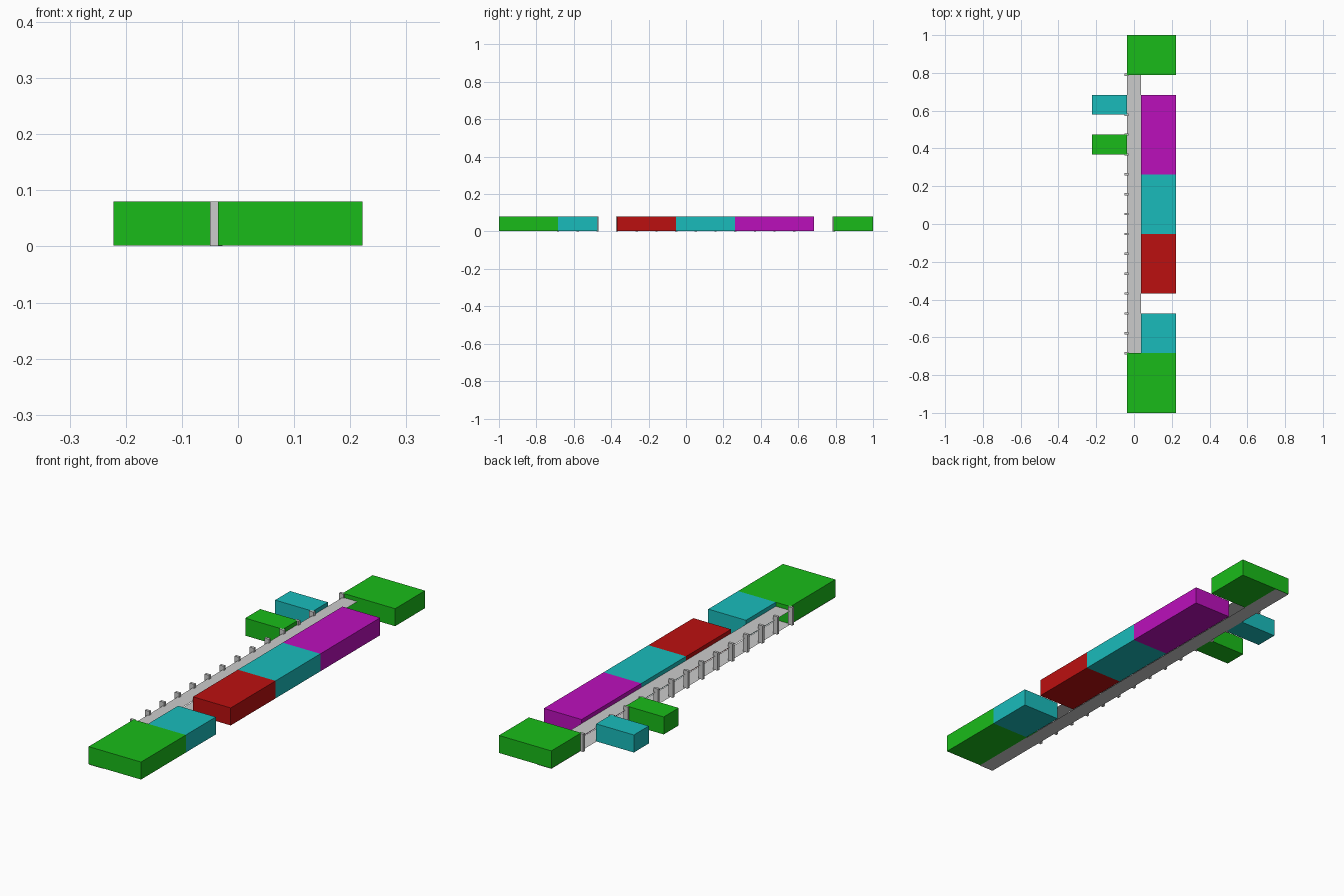
import bpy

if "Cube" in bpy.data.objects:
    bpy.data.objects.remove(bpy.data.objects["Cube"])

U = 2 / 19                      # one bay of the building grid
HALF, OUT, TOP = 0.036, 0.222, 0.08


def bay(k):
    return -1 + k * U


def material(name, rgb):
    m = bpy.data.materials.new(name)
    m.diffuse_color = (*rgb, 1)
    m.use_nodes = True
    m.node_tree.nodes["Principled BSDF"].inputs["Base Color"].default_value = m.diffuse_color
    return m


GREEN = material("green", (0.01, 0.5, 0.01))
CYAN = material("cyan", (0.01, 0.5, 0.5))
RED = material("red", (0.5, 0.005, 0.005))
MAGENTA = material("magenta", (0.5, 0.005, 0.5))


def box(name, x0, x1, y0, y1, z0, z1, mat=None):
    v = [(x, y, z) for z in (z0, z1) for x, y in ((x0, y0), (x1, y0), (x1, y1), (x0, y1))]
    f = [(3, 2, 1, 0), (4, 5, 6, 7)] + [(i, (i + 1) % 4, (i + 1) % 4 + 4, i + 4) for i in range(4)]
    me = bpy.data.meshes.new(name)
    me.from_pydata(v, [], f)
    if mat:
        me.materials.append(mat)
    ob = bpy.data.objects.new(name, me)
    bpy.context.collection.objects.link(ob)
    return ob


def sheet(name, z):
    bpy.ops.mesh.primitive_plane_add(size=2, location=(0, 0, z))
    ob = bpy.context.object
    ob.name, ob.scale = name, (HALF, 1, 1)


# Corridor floor and roof run the full length as thin sheets
sheet("corridor_floor", 0)
sheet("corridor_roof", 0.062)

# Room blocks: name, x range, first and last bay, colour
for name, x0, x1, a, b, mat in (
    ("front_end_room", -HALF, OUT, 0, 3, GREEN),
    ("right_room_small", HALF, OUT, 3, 5, CYAN),
    ("right_room_red", HALF, OUT, 6, 9, RED),
    ("right_room_middle", HALF, OUT, 9, 12, CYAN),
    ("right_room_large", HALF, OUT, 12, 16, MAGENTA),
    ("back_end_room", -HALF, OUT, 17, 19, GREEN),
    ("left_room_green", -OUT, -HALF, 13, 14, GREEN),
    ("left_room_cyan", -OUT, -HALF, 15, 16, CYAN),
):
    box(name, x0, x1, bay(a), bay(b), 0.002, TOP, mat)

# Columns along the open left side of the corridor
for k in [*range(3, 16), 17]:
    box(f"column_{k}", -0.05, -0.028, bay(k) - 0.006, bay(k) + 0.006, 0.001, TOP)
